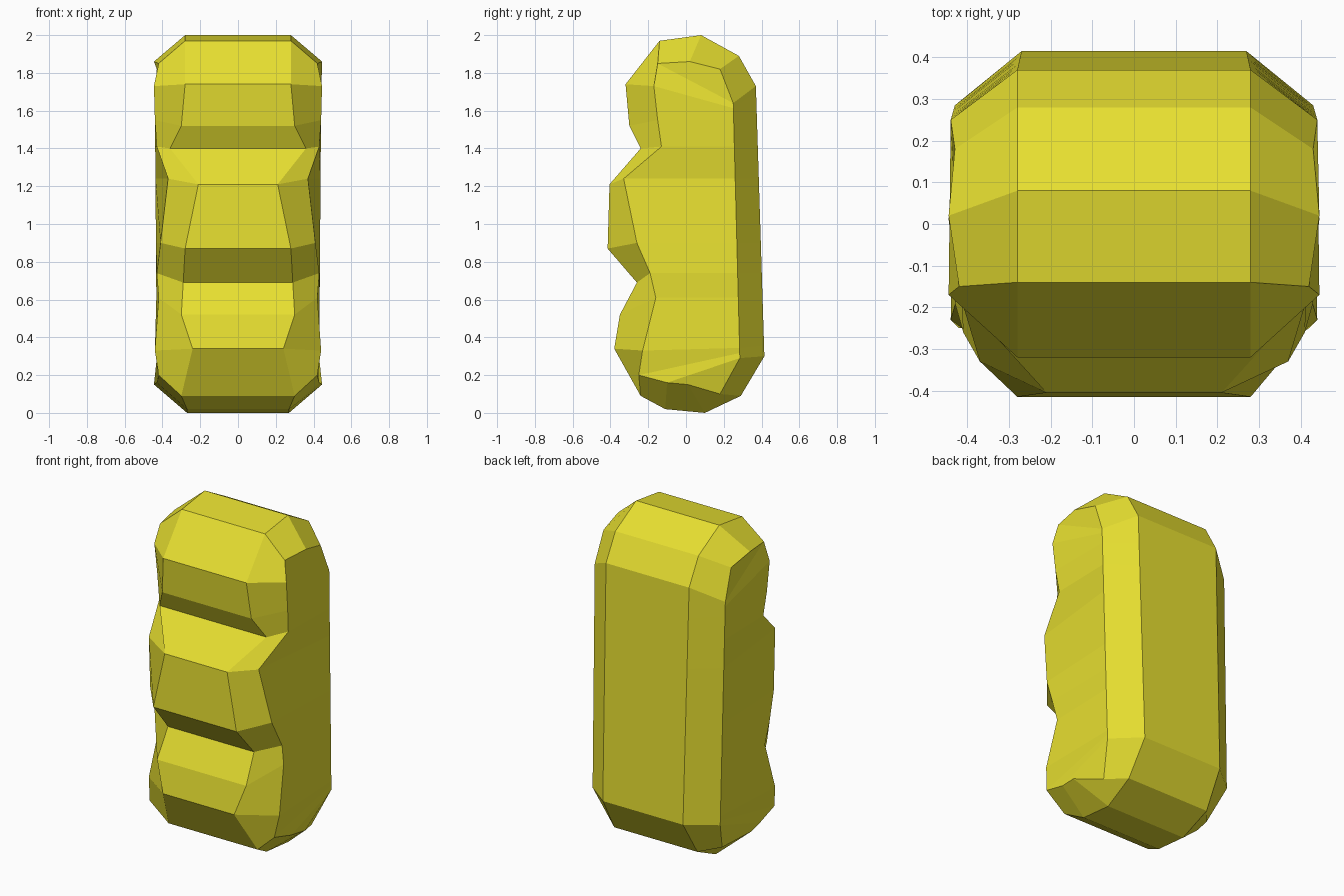
import bpy, bmesh
from mathutils import Vector

if "Cube" in bpy.data.objects:
    bpy.data.objects.remove(bpy.data.objects["Cube"])

# Right-hand edge lines, top to bottom (x, y, z): front edge of the three rolls
front = [(.28, .08, 2.0), (.28, -.14, 1.97), (.28, -.32, 1.74), (.30, -.30, 1.52),
         (.36, -.24, 1.40), (.21, -.405, 1.21), (.28, -.415, .87), (.29, -.26, .69),
         (.30, -.35, .52), (.24, -.38, .34), (.30, -.24, .09), (.27, -.11, .02), (.27, .10, 0)]
# Shoulder line where the rolls meet the flat flank
shoulder = [(.445, .02, 1.86), (.42, -.15, 1.85), (.445, -.17, 1.73), (.44, -.15, 1.55),
            (.43, -.13, 1.41), (.37, -.33, 1.24), (.41, -.26, .90), (.43, -.19, .74),
            (.42, -.16, .61), (.44, -.23, .33), (.42, -.25, .20), (.43, -.10, .16), (.445, .01, .15)]


def straight_edge(top, upper, lower, bottom):
    """Back edge: end points plus a straight run that follows the shoulder heights."""
    a, b = Vector(upper), Vector(lower)
    mid = []
    for i in range(1, 12):
        t = (a.z - shoulder[i][2]) / (a.z - b.z)
        lo, hi = (i - 1) * .02, 1 - (11 - i) * .02
        t = 0 if i == 1 else 1 if i == 11 else min(max(t, lo), hi)
        mid.append(a.lerp(b, t))
    return [top] + mid + [bottom]


flank_back = straight_edge((.43, .18, 1.82), (.44, .25, 1.64), (.43, .285, .29), (.37, .18, .10))
back = straight_edge((.28, .28, 1.89), (.28, .37, 1.73), (.27, .415, .30), (.28, .29, .09))

# Body: loft of mirrored eight-sided rings
bm = bmesh.new()
columns = [front, shoulder, flank_back, back]
rings = []
for pts in zip(*columns):
    right = [bm.verts.new(p) for p in pts]
    left = [bm.verts.new((-p[0], p[1], p[2])) for p in reversed(pts)]
    rings.append(right + left)
for a, b in zip(rings, rings[1:]):
    for i in range(8):
        j = (i + 1) % 8
        bm.faces.new((a[i], a[j], b[j], b[i]))
# Faceted top and bottom caps
for r in (rings[0], rings[-1]):
    for ids in ((0, 1, 2, 3), (4, 5, 6, 7), (0, 3, 4, 7)):
        bm.faces.new([r[k] for k in ids])
bmesh.ops.recalc_face_normals(bm, faces=bm.faces)

mesh = bpy.data.meshes.new("rolled_body")
bm.to_mesh(mesh)
bm.free()
body = bpy.data.objects.new("rolled_body", mesh)
bpy.context.collection.objects.link(body)

# Yellow finish
mat = bpy.data.materials.new("yellow")
mat.diffuse_color = (.80, .74, .03, 1)
mat.use_nodes = True
mat.node_tree.nodes["Principled BSDF"].inputs["Base Color"].default_value = mat.diffuse_color
mesh.materials.append(mat)
